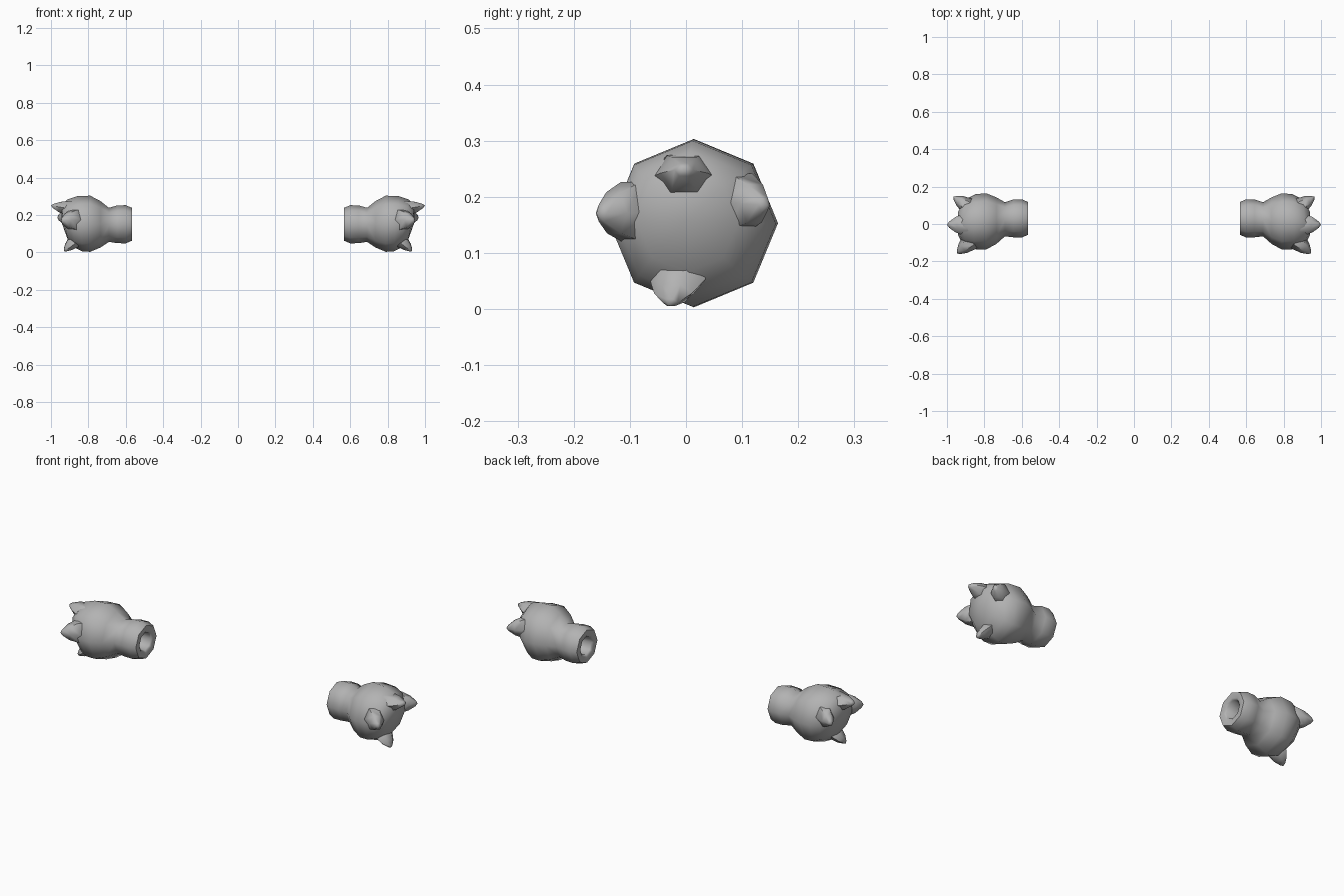
import bpy, bmesh, math
from mathutils import Vector

old = bpy.data.objects.get("Cube")
if old:
    bpy.data.objects.remove(old, do_unlink=True)

# One plain grey material
grey = bpy.data.materials.new("plain grey")
grey.use_nodes = True
GREY = (0.45, 0.45, 0.45, 1)
grey.diffuse_color = GREY
grey.node_tree.nodes["Principled BSDF"].inputs["Base Color"].default_value = GREY


def skin(name, rings, cap_start, cap_end, side):
    """Bridge rings of points, close both ends with a fan, mirror by side."""
    bm = bmesh.new()
    flip = lambda p: Vector((p[0] * side, p[1], p[2]))
    loops = [[bm.verts.new(flip(p)) for p in ring] for ring in rings]
    n = len(loops[0])
    for a, b in zip(loops, loops[1:]):
        for i in range(n):
            j = (i + 1) % n
            bm.faces.new((a[i], a[j], b[j], b[i]))
    for loop, tip in ((loops[0], cap_start), (loops[-1], cap_end)):
        v = bm.verts.new(flip(tip))
        for i in range(n):
            bm.faces.new((loop[i], loop[(i + 1) % n], v))
    bmesh.ops.recalc_face_normals(bm, faces=bm.faces)
    mesh = bpy.data.meshes.new(name)
    bm.to_mesh(mesh)
    bm.free()
    mesh.materials.append(grey)
    obj = bpy.data.objects.new(name, mesh)
    bpy.context.collection.objects.link(obj)
    bpy.ops.object.select_all(action='DESELECT')
    obj.select_set(True)
    bpy.context.view_layer.objects.active = obj
    bpy.ops.object.shade_smooth_by_angle(angle=math.radians(58))


def palm_ring(x, cy, cz, r, slant=0):
    """Octagon around the x axis, leaning outwards at the top by slant."""
    pts = []
    for i in range(8):
        a = i * math.pi / 4
        dy, dz = r * math.cos(a), r * math.sin(a)
        pts.append((x + slant * dz, cy + dy, cz + dz))
    return pts


# Wrist socket, rolled cuff, neck, round palm and blunt knuckle end
PALM = [(0.66, .03, .15, .045), (0.575, .03, .15, .048), (0.567, .03, .15, .058),
        (0.567, .03, .15, .088), (0.60, .03, .15, .102), (0.645, .03, .15, .101),
        (0.69, .025, .147, .091), (0.735, .018, .15, .124), (0.79, .014, .153, .150),
        (0.845, .012, .152, .148, .1), (0.89, .008, .152, .13, .18),
        (0.927, .003, .155, .09, .2)]


def finger(name, base, tip, wide, tall, side):
    """Stubby tapered six-sided finger; wide and tall are half sizes."""
    base, tip = Vector(base), Vector(tip)
    axis = tip - base
    across = axis.cross(Vector((0, 0, 1))).normalized()
    up = across.cross(axis).normalized()
    rings = []
    for t, s in ((0, .85), (.4, 1), (.72, .68), (.93, .27)):
        c = base + axis * t
        rings.append([c + across * (wide * s * math.cos(k * math.pi / 3))
                      + up * (tall * s * math.sin(k * math.pi / 3)) for k in range(6)])
    skin(name, rings, base, tip, side)


FINGERS = {
    "middle_finger": ((.83, -.003, .222), (1.0, -.004, .250), .062, .048),
    "front_finger": ((.835, -.055, .175), (.945, -.158, .170), .050, .062),
    "back_finger": ((.84, .065, .195), (.966, .145, .185), .046, .058),
    "thumb": ((.845, -.005, .085), (.930, -.030, .006), .052, .036),
}

for label, side in (("left", 1), ("right", -1)):
    skin(label + "_hand", [palm_ring(*p) for p in PALM],
         (.66, .03, .15), (.942, 0, .156), side)
    for part, (base, tip, wide, tall) in FINGERS.items():
        finger(label + "_" + part, base, tip, wide, tall, side)
